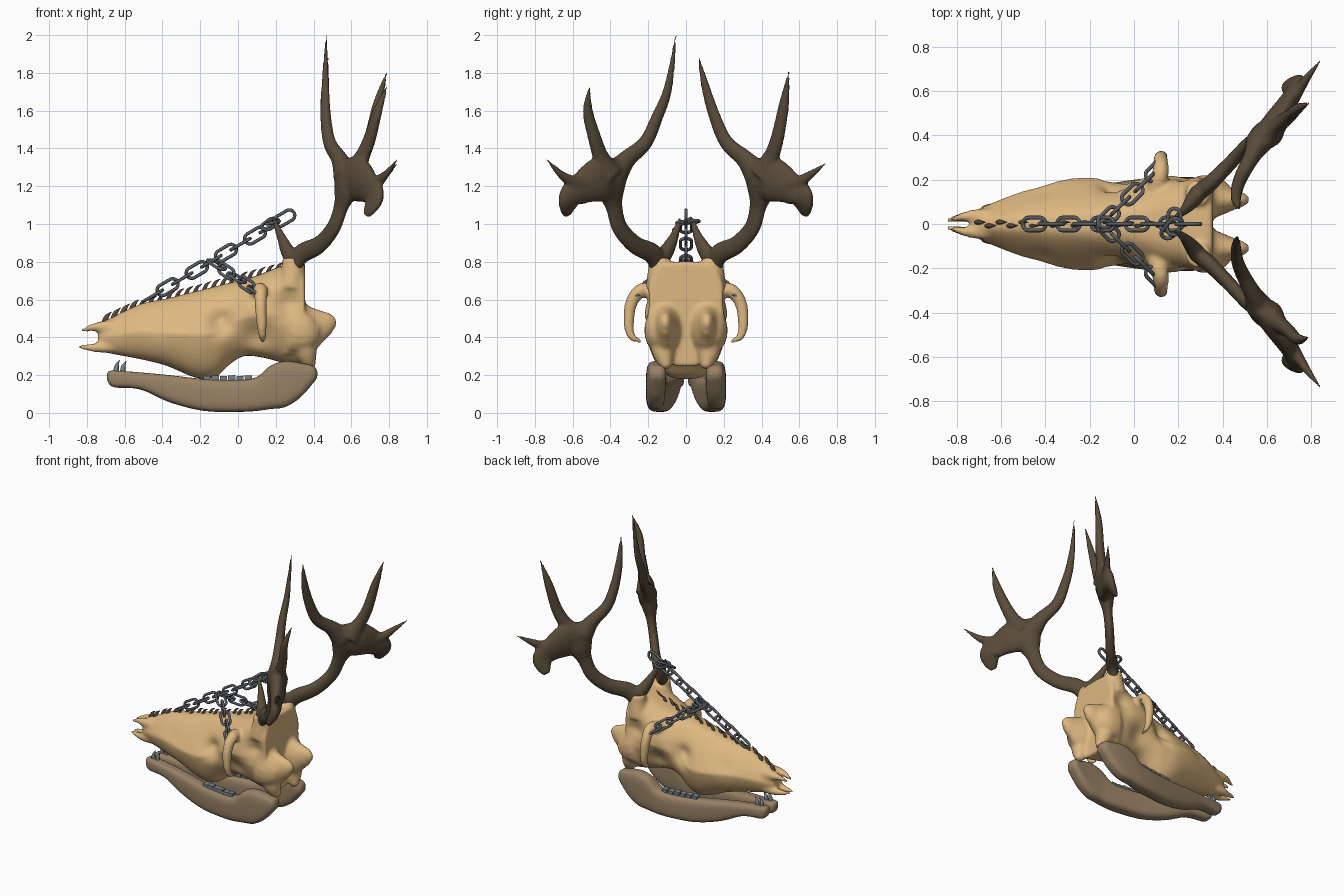
import bpy, bmesh, math, random
from mathutils import Vector, Matrix

if "Cube" in bpy.data.objects:
    bpy.data.objects.remove(bpy.data.objects["Cube"])

random.seed(4)

def material(name, rgb):
    m = bpy.data.materials.new(name)
    m.diffuse_color = (*rgb, 1)
    m.use_nodes = True
    m.node_tree.nodes["Principled BSDF"].inputs["Base Color"].default_value = m.diffuse_color
    return m

BONE = material("bone", (0.73, 0.48, 0.22))
JAW = material("jaw_bone", (0.31, 0.22, 0.13))
ANTLER = material("antler", (0.10, 0.07, 0.042))
IRON = material("iron", (0.10, 0.11, 0.125))
TOOTH = material("tooth", (0.2, 0.22, 0.25))

def spline(rows, n):
    """Catmull-Rom through rows of numbers, n steps per span."""
    out = []
    for i in range(len(rows) - 1):
        a, b, c, d = (rows[max(0, min(len(rows) - 1, i + k))] for k in (-1, 0, 1, 2))
        for k in range(n):
            t = k / n
            out.append([0.5 * (2*q + (r-p)*t + (2*p-5*q+4*r-s)*t*t + (3*q-p-3*r+s)*t**3)
                        for p, q, r, s in zip(a, b, c, d)])
    return out + [list(rows[-1])]

def skin(bm, rings, closed=False):
    vs = [[bm.verts.new(p) for p in ring] for ring in rings]
    n, m = len(vs), len(vs[0])
    for i in range(n if closed else n - 1):
        for j in range(m):
            a, b = vs[i], vs[(i + 1) % n]
            bm.faces.new((a[j], a[(j+1) % m], b[(j+1) % m], b[j]))
    if not closed:
        bm.faces.new(vs[0])
        bm.faces.new(vs[-1])

def sweep(bm, rows, ref=(0, 0, 1), flat=1, n=5, sides=14, closed=False):
    """Tube along rows of (x, y, z, radius), flattened along ref."""
    pts = rows if closed else spline(rows, n)
    ref, N, rings = Vector(ref), len(pts), []
    for i, p in enumerate(pts):
        q0 = pts[(i-1) % N] if closed else pts[max(i-1, 0)]
        q1 = pts[(i+1) % N] if closed else pts[min(i+1, N-1)]
        t = (Vector(q1[:3]) - Vector(q0[:3])).normalized()
        u = t.cross(ref).normalized()
        w = u.cross(t) * flat
        r = max(p[3], 0.002)
        rings.append([Vector(p[:3]) + r * (u * math.cos(a) + w * math.sin(a))
                      for a in (2 * math.pi * k / sides for k in range(sides))])
    skin(bm, rings, closed)

def finish(bm, name, mat, voxel=0, smooth=True):
    bmesh.ops.recalc_face_normals(bm, faces=bm.faces[:])
    me = bpy.data.meshes.new(name)
    bm.to_mesh(me)
    bm.free()
    me.materials.append(mat)
    for p in me.polygons:
        p.use_smooth = smooth
    ob = bpy.data.objects.new(name, me)
    bpy.context.collection.objects.link(ob)
    if voxel:
        r = ob.modifiers.new("fuse", 'REMESH')
        r.mode, r.voxel_size, r.use_smooth_shade = 'VOXEL', voxel, True
        s = ob.modifiers.new("soften", 'SMOOTH')
        s.factor, s.iterations = 0.5, 5
    return ob

def spow(v, e):
    return math.copysign(abs(v) ** e, v)

# Skull: lofted sections (x, bottom, top, half width, top taper)
bm = bmesh.new()
sections = [(-.74, .33, .47, .05, .45), (-.68, .315, .50, .08, .5), (-.52, .285, .575, .145, .6),
            (-.38, .25, .605, .19, .6), (-.22, .185, .645, .212, .55), (-.12, .19, .67, .2, .45),
            (-.04, .26, .69, .195, .4), (.03, .30, .705, .205, .35), (.12, .295, .735, .22, .22),
            (.22, .27, .775, .225, .1), (.30, .25, .80, .22, .0), (.355, .245, .80, .208, .0)]
rings = []
for x, lo, hi, w, tp in spline(sections, 5):
    ring = []
    for k in range(48):
        a = 2 * math.pi * k / 48
        s = spow(math.sin(a), .75)
        y = w * spow(math.cos(a), .6) * (1 - (tp * s if s > 0 else -.25 * s))
        ring.append((x, y, (lo + hi) / 2 + s * (hi - lo) / 2))
    rings.append(ring)
skin(bm, rings)
# Eye socket, temple, snout and cheek hollows; negative values bulge
hollows = [(-.09, .19, .49, .055, .3), (.27, .22, .58, .07, .22), (-.42, .16, .48, .07, .1),
           (.1, .2, .40, .07, .2), (-.06, .19, .38, .07, -.05), (.06, .19, .58, .06, -.08)]
for v in bm.verts:
    f = 1
    for x, y, z, r, d in hollows:
        q = Vector((v.co.x - x, abs(v.co.y) - y, v.co.z - z)).length / r
        f -= d * math.exp(-q * q)
    v.co.y *= f
for s in (1, -1):
    # nasal prongs, cheek hooks, condyles, rear flanges, rear processes, antler stumps
    sweep(bm, [(-.66, s*.03, .45, .045), (-.75, s*.035, .455, .025), (-.83, s*.018, .435, .009)])
    sweep(bm, [(-.66, s*.03, .355, .04), (-.75, s*.035, .345, .025), (-.85, s*.015, .35, .009)])
    sweep(bm, [(.10, s*.15, .63, .045), (.12, s*.235, .65, .038), (.12, s*.29, .58, .033),
               (.125, s*.303, .47, .028), (.13, s*.285, .40, .02), (.13, s*.235, .38, .01)], ref=(1, 0, 0))
    sweep(bm, [(.28, s*.11, .46, .17), (.36, s*.11, .45, .14), (.44, s*.11, .465, .085),
               (.49, s*.11, .475, .055), (.52, s*.11, .475, .02)], ref=(0, 1, 0), flat=.6)
    sweep(bm, [(.30, s*.15, .44, .12), (.37, s*.155, .43, .10), (.425, s*.15, .43, .05)], ref=(0, 1, 0), flat=.6)
    sweep(bm, [(.33, s*.12, .42, .08), (.36, s*.12, .32, .06), (.385, s*.1, .235, .025)], ref=(0, 1, 0))
    sweep(bm, [(.28, s*.14, .66, .075), (.29, s*.14, .76, .062), (.29, s*.14, .82, .055)], ref=(0, 1, 0))
finish(bm, "skull", BONE, .012)

# Lower jaw halves: sections (x, y, bottom, top, half thickness)
jaw = [(-.695, .05, .175, .22, .025), (-.66, .05, .135, .225, .04), (-.52, .065, .125, .215, .045),
       (-.36, .09, .055, .20, .05), (-.18, .12, .01, .18, .052), (0, .145, .005, .175, .055),
       (.1, .155, .01, .19, .055), (.17, .16, .02, .25, .053), (.25, .16, .03, .275, .052),
       (.33, .157, .08, .265, .05), (.40, .152, .16, .25, .045), (.42, .15, .185, .225, .03)]
for s, side in ((1, "right"), (-1, "left")):
    bm = bmesh.new()
    rings = []
    for x, y, lo, hi, w in spline(jaw, 4):
        rings.append([(x, s*y + w * spow(math.cos(a), .5), (lo+hi)/2 + (hi-lo)/2 * spow(math.sin(a), .65))
                      for a in (2 * math.pi * k / 32 for k in range(32))])
    skin(bm, rings)
    finish(bm, "jaw_" + side, JAW, .012)

    # Molars and front tusks
    bm = bmesh.new()
    for i in range(6):
        M = (Matrix.Translation((-.165 + .044*i, s*(.122 + .006*i), .178 + .003*(i % 2)))
             @ Matrix.Rotation(random.uniform(-.1, .1), 4, 'Y') @ Matrix.Diagonal((.038, .04, .035, 1)))
        bmesh.ops.create_cube(bm, size=1, matrix=M)
    finish(bm, "molars_" + side, TOOTH, smooth=False)
    bm = bmesh.new()
    for x, h in ((-.645, .075), (-.61, .07)):
        sweep(bm, [(x, s*.05, .20, .015), (x+.002, s*.05, .20+h*.6, .012), (x+.018, s*.05, .205+h, .001)],
              ref=(0, 1, 0), sides=8)
    finish(bm, "front_teeth_" + side, TOOTH)

    # Antler: beam, flat palm, tall tine, outer tine, side tine, brow tine
    bm = bmesh.new()
    n = (.83, -.55 * s, 0)
    def limb(rows, flat=.8):
        sweep(bm, [(x, s*y, z, r) for x, y, z, r in rows], ref=n, flat=flat)
    limb([(.285, .14, .78, .058), (.34, .18, .845, .056), (.43, .27, .89, .05), (.505, .35, .98, .047),
          (.545, .38, 1.09, .05), (.57, .395, 1.18, .08), (.585, .39, 1.28, .085), (.585, .385, 1.345, .05)], .65)
    limb([(.57, .38, 1.25, .10), (.64, .46, 1.235, .12), (.70, .56, 1.185, .085), (.725, .61, 1.14, .075),
          (.70, .625, 1.08, .05), (.675, .625, 1.045, .025)], .48)
    top, mid = ((.475, .065, 1.89), .10) if s > 0 else ((.467, .052, 2.005), .09)
    limb([(.57, .38, 1.26, .08), (.535, .31, 1.345, .05), (.485, .215, 1.43, .04),
          (.465, .155, 1.56, .034), (.462, mid + .005, 1.72, .025), (*top, .006)])
    oz = 1.81 if s > 0 else 1.73
    limb([(.61, .41, 1.26, .085), (.655, .45, 1.35, .048), (.70, .485, 1.46, .038),
          (.74, .52, (1.47 + oz) / 2, .029), (.79, .545 if s > 0 else .51, oz, .006)])
    tz = 1.32 if s > 0 else 1.345
    limb([(.69, .53, 1.21, .05), (.74, .60, 1.225, .034), (.785, .665, 1.265, .022), (.845, .74, tz, .006)])
    limb([(.29, .14, .81, .05), (.26, .10, .86, .042), (.225, .06, .94, .026), (.185, .03, 1.03, .012)])
    finish(bm, "antler_" + side, ANTLER, .01)

# Ridge spikes along the snout
bm = bmesh.new()
for i in range(20):
    x = -.71 + .048 * i
    k = 1 if i < 4 else .7
    z = .485 + (x + .72) * .45 if x < -.52 else .575 + (x + .52) * .265
    y = .008 * (-1) ** i
    sweep(bm, [(x, y, z - .02, .016 * k), (x + .015, y, z + .02 * k, .012 * k), (x + .04, y, z + .045 * k, .001)],
          ref=(0, 1, 0), flat=.8, n=3, sides=8)
finish(bm, "snout_spikes", ANTLER)

# Chains: stadium links alternating by a quarter turn
def link(bm, c, d, side):
    d = Vector(d).normalized()
    up = d.cross(Vector(side)).normalized()
    side = up.cross(d)
    rows = []
    for k in range(24):
        a = 2 * math.pi * (k + .5) / 24
        p = Vector(c) + d * (math.cos(a) * .03 + math.copysign(.03, math.cos(a))) + side * math.sin(a) * .029
        rows.append((*p, .0088))
    sweep(bm, rows, ref=up, sides=8, closed=True)

def chain(name, start, end, count, side, extra=()):
    bm = bmesh.new()
    a, b = Vector(start), Vector(end)
    d = b - a
    for i in range(count):
        link(bm, a + d * i / (count - 1), d, side if i % 2 == 0 else d.cross(Vector(side)))
    for e in extra:
        link(bm, *e)
    finish(bm, name, IRON)

chain("main_chain", (-.45, 0, .62), (.245, 0, 1.03), 10, (0, 1, 0),
      [((.18, .01, 1.01), (.1, 1, .1), (1, 0, .2)), ((.17, -.02, 1.0), (.5, .6, .4), (1, 0, 0))])
for s, side in ((1, "right"), (-1, "left")):
    chain("side_chain_" + side, (-.115, s*.03, .785), (.10, s*.24, .645), 5, (1, -s, 0))
